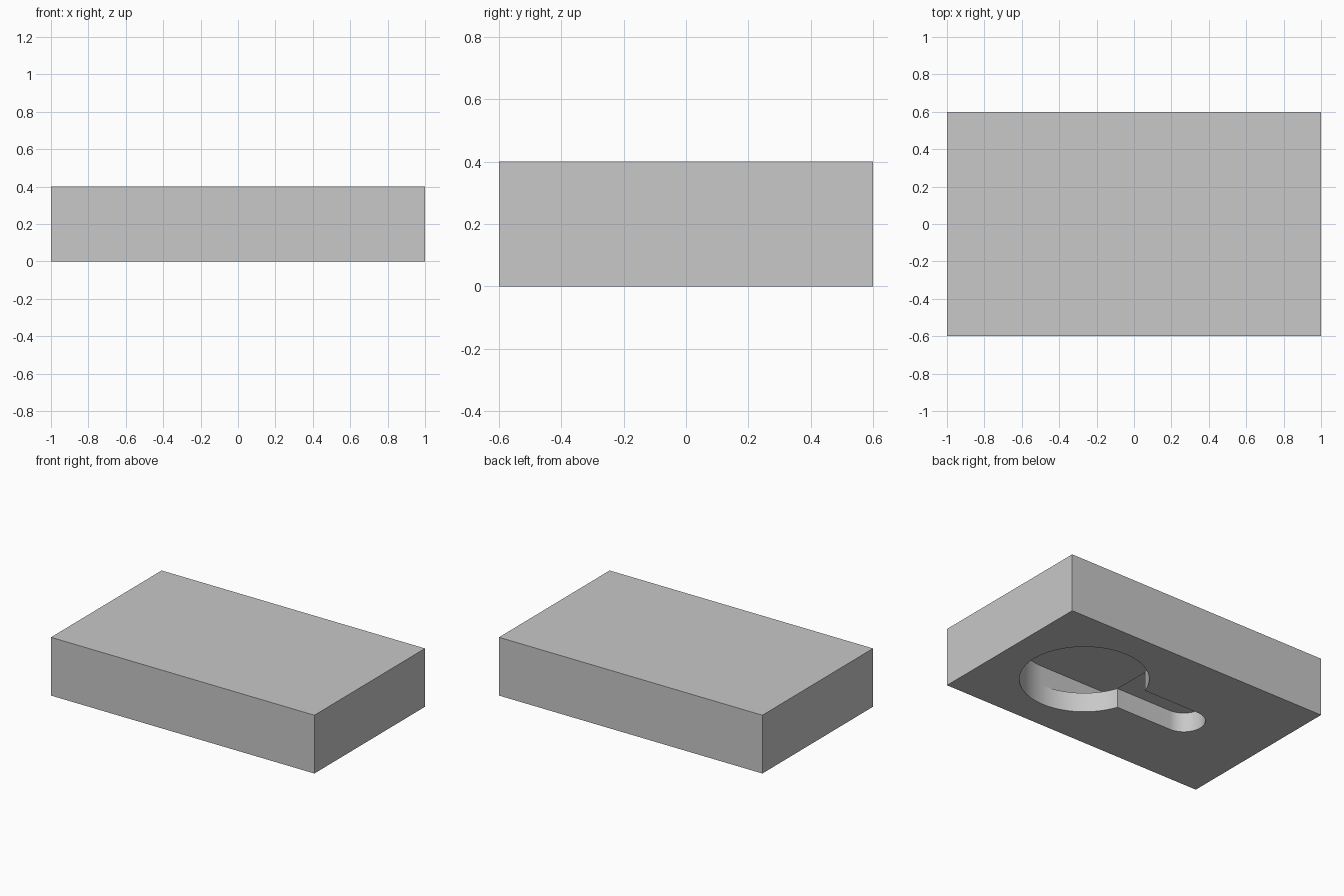
import bpy, bmesh
from math import sin, cos, asin, radians, degrees

cube = bpy.data.objects.get("Cube")
if cube:
    bpy.data.objects.remove(cube, do_unlink=True)

LENGTH, DEPTH, HEIGHT = 2.0, 1.2, 0.4
HEAD_R, SLOT_R, HALF_RUN = 0.4, 0.133, 0.4   # entry hole, slot, travel either side of centre
LIP_Z, CEILING_Z = 0.133, 0.267

grey = bpy.data.materials.new("light grey")
grey.use_nodes = True
grey.diffuse_color = (0.58, 0.58, 0.58, 1)
grey.node_tree.nodes["Principled BSDF"].inputs["Base Color"].default_value = grey.diffuse_color


def arc(cx, r, start, end, steps):
    angles = [radians(start + (end - start) * i / steps) for i in range(steps + 1)]
    return [(cx + r * cos(a), r * sin(a)) for a in angles]


# Outlines: the keyhole mouth and the wider channel share the half circle at the entry end
join = degrees(asin(SLOT_R / HEAD_R))
shared = arc(HALF_RUN, HEAD_R, -90, 90, 32)
mouth_rest = (arc(HALF_RUN, HEAD_R, 90, 180 - join, 24)
              + arc(-HALF_RUN, SLOT_R, 90, 270, 32)
              + arc(HALF_RUN, HEAD_R, 180 + join, 270, 24))
channel_rest = arc(-HALF_RUN, HEAD_R, 90, 270, 32)
mouth = shared + mouth_rest[1:-1]
channel = shared + channel_rest

bm = bmesh.new()


def ring(points, z):
    return [bm.verts.new((x, y, z)) for x, y in points]


def wall(low, high):
    for i in range(len(low)):
        j = (i + 1) % len(low)
        bm.faces.new((low[i], low[j], high[j], high[i]))


# Block: sides and top
corners = [(sx * LENGTH / 2, sy * DEPTH / 2) for sx, sy in ((-1, -1), (1, -1), (1, 1), (-1, 1))]
base, top = ring(corners, 0), ring(corners, HEIGHT)
wall(base, top)
bm.faces.new(top)

# Keyhole mouth cut through the underside
mouth_low, mouth_high = ring(mouth, 0), ring(mouth, LIP_Z)
wall(mouth_low, mouth_high)

# Wider hidden channel with its ceiling
channel_low, channel_high = ring(channel, LIP_Z), ring(channel, CEILING_Z)
wall(channel_low, channel_high)
bm.faces.new(channel_high)

# Ledge inside, between the mouth and the channel
ledge = [shared[-1]] + channel_rest + mouth_rest[:0:-1]
bmesh.ops.triangulate(bm, faces=[bm.faces.new(ring(ledge, LIP_Z))])

# Underside around the mouth
rim = [bm.edges.get((r[i - 1], r[i])) for r in (base, mouth_low) for i in range(len(r))]
bmesh.ops.triangle_fill(bm, edges=rim, use_beauty=True, use_dissolve=False)

bmesh.ops.remove_doubles(bm, verts=bm.verts[:], dist=0.00002)
bmesh.ops.recalc_face_normals(bm, faces=bm.faces[:])

mesh = bpy.data.meshes.new("keyhole_block")
bm.to_mesh(mesh)
bm.free()
mesh.materials.append(grey)
block = bpy.data.objects.new("keyhole_block", mesh)
bpy.context.collection.objects.link(block)

# Smooth curved walls, crisp edges
bpy.ops.object.select_all(action='DESELECT')
block.select_set(True)
bpy.context.view_layer.objects.active = block
bpy.ops.object.shade_smooth_by_angle(angle=radians(30))
